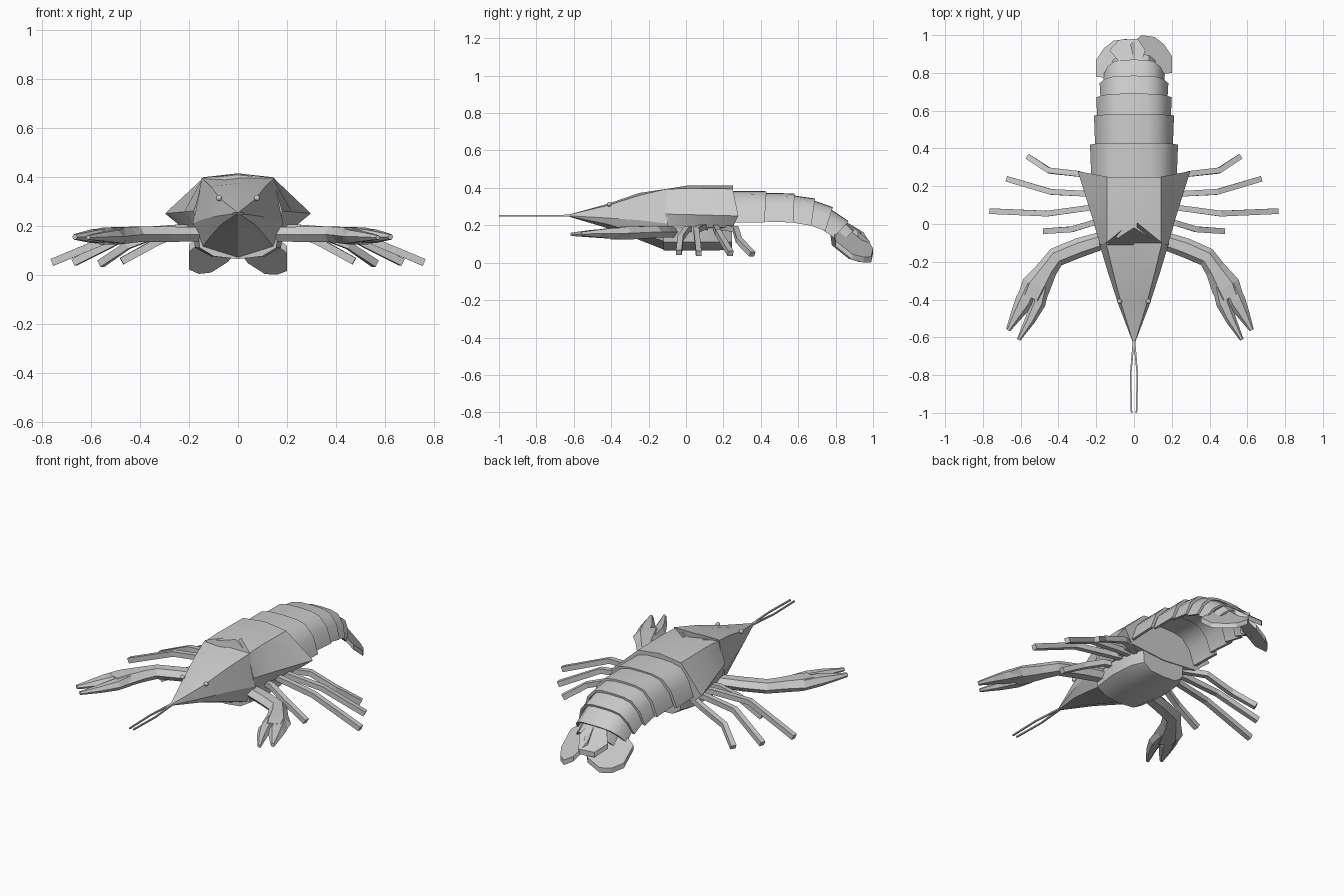
import bpy, bmesh, math
from mathutils import Vector

if "Cube" in bpy.data.objects:
    bpy.data.objects.remove(bpy.data.objects["Cube"])


def finish(name, bm, smooth=None):
    bmesh.ops.remove_doubles(bm, verts=bm.verts, dist=0.0005)
    bmesh.ops.recalc_face_normals(bm, faces=bm.faces)
    me = bpy.data.meshes.new(name)
    bm.to_mesh(me)
    bm.free()
    ob = bpy.data.objects.new(name, me)
    bpy.context.collection.objects.link(ob)
    if smooth:
        bpy.ops.object.select_all(action='DESELECT')
        ob.select_set(True)
        bpy.context.view_layer.objects.active = ob
        bpy.ops.object.shade_smooth_by_angle(angle=math.radians(smooth))
    return ob


def loft(name, rings, smooth=None):
    bm = bmesh.new()
    vs = [[bm.verts.new(p) for p in r] for r in rings]
    n = len(rings[0])
    for a, b in zip(vs, vs[1:]):
        for i in range(n):
            j = (i + 1) % n
            bm.faces.new((a[i], a[j], b[j], b[i]))
    bm.faces.new(vs[0])
    bm.faces.new(vs[-1])
    return finish(name, bm, smooth)


def mirrored(half):
    """Half ring from top centre to bottom centre -> full ring."""
    return half + [(-x, y, z) for x, y, z in reversed(half) if abs(x) > 1e-6]


def limb(name, pts, sides=4, flip=1, stretch=1.0):
    """Tapered tube; each point is x, y, z, half width, half height."""
    P = [Vector((p[0] * flip * stretch, p[1], p[2])) for p in pts]
    rings = []
    for i, p in enumerate(P):
        d = P[min(i + 1, len(P) - 1)] - P[max(i - 1, 0)]
        side = Vector((d.y, -d.x, 0)).normalized()
        up = side.cross(d).normalized()
        w, h = pts[i][3:]
        k = 1 / math.cos(math.pi / sides) if sides == 4 else 1
        off = math.pi / 4 if sides == 4 else 0
        rings.append([p + side * w * k * math.cos(off + 2 * math.pi * j / sides)
                      + up * h * k * math.sin(off + 2 * math.pi * j / sides)
                      for j in range(sides)])
    return loft(name, rings)


# Head: pointed, faceted cone whose top runs back in a point over the carapace
def head_ring(y, w, top, low, back=0):
    m = low + (top - low) * 0.42
    return mirrored([(0, y + back, top), (w * .8, y, top - w * .09), (w, y, m),
                     (w * .8, y, low + w * .25), (0, y, low)])


loft("head", [head_ring(-.635, .003, .255, .249), head_ring(-.42, .085, .314, .185),
              head_ring(-.25, .14, .373, .122), head_ring(-.1, .185, .412, .063, .12)], 25)

# Carapace: back shell flaring into side wings
loft("carapace", [
    mirrored([(0, -.02, .408), (.142, -.11, .393), (.18, -.11, .26), (.168, -.1, .18), (0, -.1, .17)]),
    mirrored([(0, .02, .414), (.142, .02, .398), (.22, .03, .257), (.185, .03, .185), (0, .03, .17)]),
    mirrored([(0, .25, .413), (.142, .25, .395), (.298, .28, .25), (.225, .25, .19), (0, .25, .17)])], 25)

# Underside plate of the thorax
loft("underbody", [
    mirrored([(0, y, .22), (w, y, .2), (w * .95, y, .11), (w * .6, y, .075), (0, y, low)])
    for y, w, low in [(-.12, .165, .064), (.03, .185, .066), (.17, .175, .066), (.245, .14, .07)]], 35)

# Abdomen: overlapping open-bottomed shells
# front top y,z / bottom y,z, back top y,z / bottom y,z, half width
segments = [
    (.20, .385, .24, .215, .43, .382, .42, .215, .233),
    (.41, .374, .41, .220, .58, .370, .575, .215, .212),
    (.56, .362, .55, .218, .69, .343, .67, .198, .200),
    (.67, .338, .65, .205, .785, .297, .745, .17, .182),
    (.765, .292, .72, .182, .87, .222, .79, .135, .163),
    (.85, .224, .78, .15, .90, .175, .83, .105, .13)]
arch = [(0, 1), (.35, .985), (.62, .9), (.86, .55), (1, 0)]
inner = [(.93, 0), (.79, .5), (.57, .82), (.32, .9), (0, .91)]
for i, (y1, t1, by1, b1, y2, t2, by2, b2, w) in enumerate(segments):
    rings = []
    for yt, zt, yb, zb, k in [(y1, t1, by1, b1, .97), (y2, t2, by2, b2, 1)]:
        rings.append(mirrored([(x * w * k, yb + (yt - yb) * f, zb + (zt - zb) * f)
                               for x, f in arch + inner]))
    n = len(rings[0])
    bm = bmesh.new()
    a, b = [[bm.verts.new(p) for p in r] for r in rings]
    for j in range(n):
        bm.faces.new((a[j], a[(j + 1) % n], b[(j + 1) % n], b[j]))
    m = len(arch)
    # rim faces join the outer arch to the inner arch at both ends
    outer = [-q % n for q in range(m - 1, 0, -1)] + list(range(m))
    match = lambda q: (2 * m - 1 - q) if q < m else (2 * m - 1 + (n - q))
    for r in (a, b):
        for p, q in zip(outer, outer[1:]):
            bm.faces.new((r[p], r[q], r[match(q)], r[match(p)]))
    finish(f"abdomen_segment_{i + 1}", bm, 35)


# Tail fan: three thick polygon flaps
def flap(name, outline, plane):
    bm = bmesh.new()
    f = bm.faces.new([bm.verts.new((x, y, max(.03, plane(x, y)))) for x, y in outline])
    r = bmesh.ops.extrude_face_region(bm, geom=[f])
    for v in r["geom"]:
        if isinstance(v, bmesh.types.BMVert):
            v.co.z -= .03
    return finish(name, bm)


fan = [(-.02, .95), (.04, 1.0), (.11, .99), (.16, .95), (.2, .89), (.2, .80), (.12, .79), (0, .87)]
flap("tail_flap_right", fan, lambda x, y: .235 - .75 * x - .8 * (y - .84))
flap("tail_flap_left", [(-x, y - .02) for x, y in fan], lambda x, y: .225 + .75 * x - .8 * (y - .84))
flap("tail_flap_middle", [(-.13, .92), (-.08, .975), (.02, .98), (.06, .92), (.04, .86), (-.08, .86)],
     lambda x, y: .215 - .8 * (y - .86))

# Paired limbs, eyes and antennae
legs = [
    [(.14, .19, .19), (.29, .265, .18), (.45, .283, .12), (.56, .355, .045)],
    [(.14, .16, .19), (.25, .16, .185), (.44, .17, .165), (.67, .238, .05)],
    [(.14, .11, .19), (.24, .085, .19), (.46, .055, .175), (.76, .068, .05)],
    [(.12, .03, .18), (.22, .005, .18), (.33, -.028, .135), (.475, -.038, .055)]]
for s, tag in ((1, "right"), (-1, "left")):
    for i, pts in enumerate(legs):
        limb(f"leg_{tag}_{i + 1}", [p + (.015, .015) for p in pts], 4, s)
    st = 1.0 if s > 0 else 1.07
    limb(f"claw_arm_{tag}", [(.12, -.075, .165, .045, .033), (.27, -.125, .165, .052, .036),
                             (.385, -.175, .165, .052, .036), (.43, -.24, .162, .055, .038),
                             (.485, -.33, .158, .078, .04), (.51, -.39, .156, .07, .036)], 6, s, st)
    limb(f"claw_outer_finger_{tag}", [(.505, -.32, .158, .045, .036), (.542, -.41, .157, .05, .032),
                                      (.575, -.47, .156, .036, .024), (.623, -.562, .154, .012, .012)], 6, s, st)
    limb(f"claw_inner_finger_{tag}", [(.455, -.33, .158, .04, .036), (.475, -.42, .156, .04, .03),
                                      (.515, -.51, .155, .028, .022), (.571, -.613, .152, .01, .01)], 6, s, st)
    limb(f"antenna_{tag}", [(.002, -.62, .252, .005, .005), (.018, -.80, .25, .004, .004),
                            (.013, -1.0, .25, .004, .004)], 4, s)
    bm = bmesh.new()
    bmesh.ops.create_icosphere(bm, subdivisions=2, radius=.013)
    bmesh.ops.translate(bm, verts=bm.verts, vec=(s * .077, -.41, .313))
    finish(f"eye_{tag}", bm, 40)
